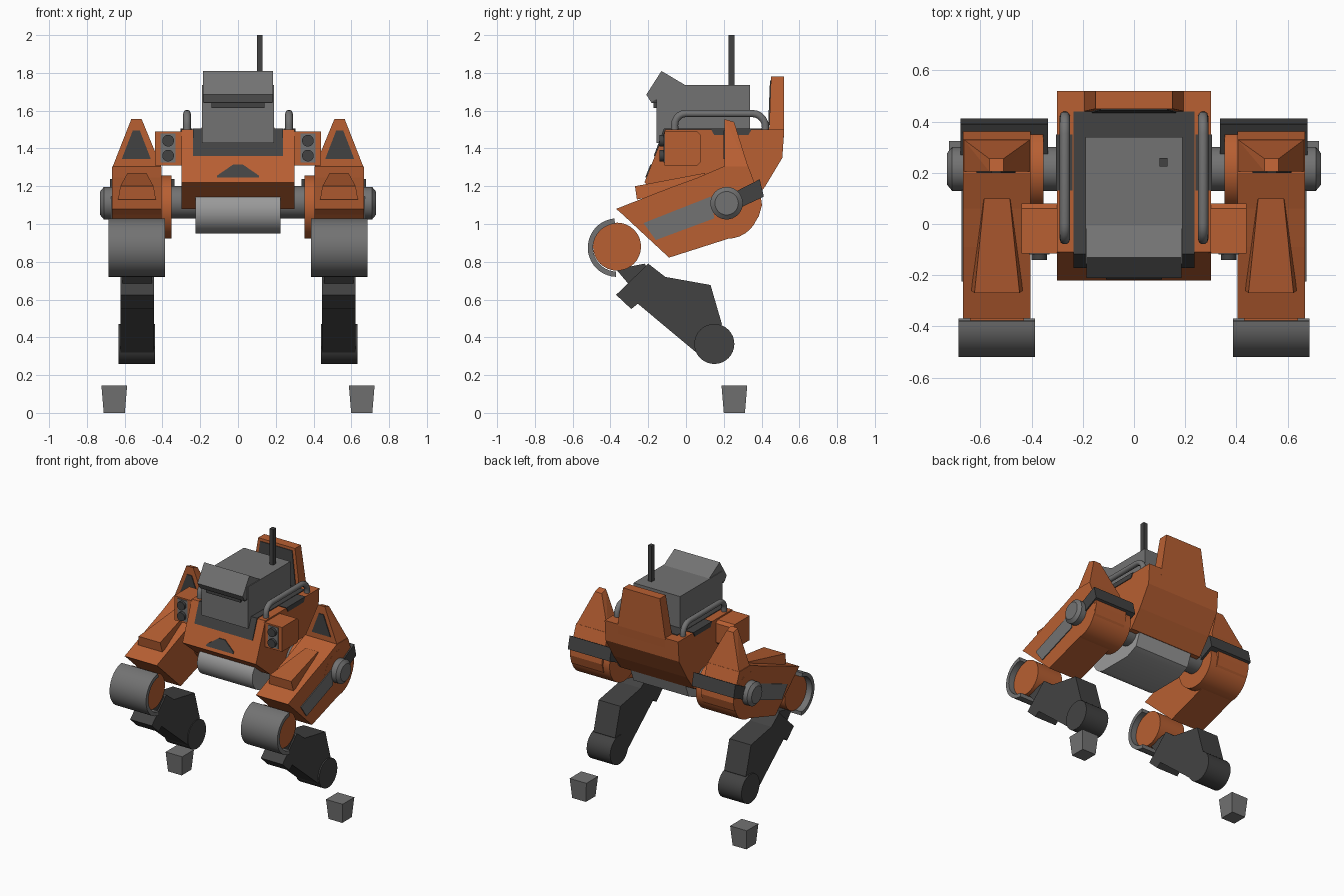
import bpy, bmesh, math
from mathutils import Matrix

if "Cube" in bpy.data.objects:
    bpy.data.objects.remove(bpy.data.objects["Cube"])


def material(name, r, g, b):
    m = bpy.data.materials.new(name)
    m.diffuse_color = (r, g, b, 1)
    m.use_nodes = True
    m.node_tree.nodes["Principled BSDF"].inputs["Base Color"].default_value = m.diffuse_color
    return m


ORANGE = material("burnt orange", 0.48, 0.115, 0.032)
GREY = material("mid grey", 0.17, 0.17, 0.17)
DARK = material("dark grey", 0.055, 0.055, 0.055)
LIGHT = material("light grey", 0.32, 0.32, 0.32)


def finish(name, bm, mat, smooth=False):
    bmesh.ops.recalc_face_normals(bm, faces=bm.faces[:])
    me = bpy.data.meshes.new(name)
    bm.to_mesh(me)
    bm.free()
    me.materials.append(mat)
    ob = bpy.data.objects.new(name, me)
    bpy.context.collection.objects.link(ob)
    if smooth:
        bpy.ops.object.select_all(action='DESELECT')
        ob.select_set(True)
        bpy.context.view_layer.objects.active = ob
        bpy.ops.object.shade_smooth_by_angle(angle=math.radians(30))
    return ob


def prism(name, profile, x0, x1, mat, smooth=False):
    """Side profile of (y, z) points, extruded from x0 to x1."""
    bm = bmesh.new()
    a = [bm.verts.new((x0, y, z)) for y, z in profile]
    b = [bm.verts.new((x1, y, z)) for y, z in profile]
    bm.faces.new(a)
    bm.faces.new(b[::-1])
    for i in range(len(a)):
        j = (i + 1) % len(a)
        bm.faces.new((a[i], b[i], b[j], a[j]))
    return finish(name, bm, mat, smooth)


def box(name, x0, x1, y0, y1, z0, z1, mat):
    return prism(name, [(y0, z0), (y1, z0), (y1, z1), (y0, z1)], x0, x1, mat)


def hull(name, points, mat):
    bm = bmesh.new()
    for p in points:
        bm.verts.new(p)
    bmesh.ops.convex_hull(bm, input=bm.verts[:])
    bmesh.ops.dissolve_limit(bm, angle_limit=0.01, verts=bm.verts[:], edges=bm.edges[:])
    return finish(name, bm, mat)


def cylinder(name, c, r, length, axis, mat, r2=None):
    bm = bmesh.new()
    rot = Matrix.Rotation(math.pi / 2, 4, 'Y' if axis == 'x' else 'X')
    bmesh.ops.create_cone(bm, cap_ends=True, segments=32, radius1=r,
                          radius2=r if r2 is None else r2, depth=length,
                          matrix=Matrix.Translation(c) @ rot)
    return finish(name, bm, mat, True)


def arc(cy, cz, r, a0, a1, n=20):
    return [(cy + r * math.cos(math.radians(a0 + (a1 - a0) * i / n)),
             cz + r * math.sin(math.radians(a0 + (a1 - a0) * i / n))) for i in range(n + 1)]


# Torso shell and dark deck
prism("torso", [(-.11, 1.5), (-.22, 1.22), (-.05, 1.08), (.33, 1.08), (.42, 1.2),
                (.51, 1.35), (.52, 1.5)], -.30, .30, ORANGE)
prism("deck_collar", [(-.171, 1.36), (-.117, 1.505), (.44, 1.505), (.44, 1.48), (-.1, 1.36)],
      -.237, .237, DARK)


# Front badge-shaped vent, lying on the sloping front
def slope(z, d):
    return -.11 - .393 * (1.5 - z) - d


hull("front_vent", [(x, slope(z, d), z) for d in (0, .006) for x, z in
                    [(-.11, 1.245), (.11, 1.245), (.11, 1.257), (.025, 1.315),
                     (-.025, 1.315), (-.11, 1.257)]], DARK)

# Belly drum
prism("belly", arc(-.04, 1.065, .115, 90, 270) + [(.2, .95), (.29, .99), (.33, 1.09)],
      -.225, .225, LIGHT, True)

# Head block, visor and antenna
box("head", -.19, .19, -.157, .34, 1.43, 1.737, GREY)
prism("visor", [(-.13, 1.81), (0, 1.733), (-.157, 1.66), (-.185, 1.645), (-.21, 1.685)],
      -.185, .185, GREY)
prism("visor_lens", [(-.205, 1.687), (-.157, 1.69), (-.157, 1.64), (-.182, 1.64)],
      -.182, .182, DARK)
box("visor_lower_lip", -.14, .14, -.172, -.15, 1.615, 1.645, DARK)
box("antenna", .1, .13, .225, .258, 1.73, 2.0, DARK)

# Rear fin with dark front panel
hull("rear_fin", [(s * x, y, z) for s in (-1, 1) for x, y, z in
                  [(.15, .45, 1.78), (.15, .52, 1.78), (.195, .44, 1.49), (.195, .52, 1.49),
                   (.195, .51, 1.36)]], ORANGE)
hull("rear_fin_panel", [(s * x, y + d, z) for s in (-1, 1) for d in (0, -.006)
                        for x, y, z in [(.13, .4505, 1.76), (.165, .44, 1.505)]], DARK)

# Axle across the hips
cylinder("hip_axle", (0, .215, 1.115), .086, .72, 'x', GREY)

for s, side in ((1, "right"), (-1, "left")):
    def P(name, profile, x0, x1, mat, smooth=False):
        return prism(side + "_" + name, profile, s * x0, s * x1, mat, smooth)

    def C(name, c, r, length, axis, mat, r2=None):
        return cylinder(side + "_" + name, (s * c[0], c[1], c[2]), r, length, axis, mat, r2)

    def H(name, pts, mat):
        return hull(side + "_" + name, [(s * x, y, z) for x, y, z in pts], mat)

    # Hand rail
    cu = bpy.data.curves.new(side + "_hand_rail", 'CURVE')
    cu.dimensions = '3D'
    cu.bevel_depth = .02
    cu.bevel_resolution = 3
    cu.use_fill_caps = True
    sp = cu.splines.new('POLY')
    path = [(-.06, 1.49)] + arc(0, 1.525, .06, 180, 90, 5) + arc(.35, 1.515, .07, 90, 0, 5) + [(.42, 1.49)]
    sp.points.add(len(path) - 1)
    for p, (y, z) in zip(sp.points, path):
        p.co = (s * .27, y, z, 1)
    cu.materials.append(GREY)
    rail = bpy.data.objects.new(side + "_hand_rail", cu)
    bpy.context.collection.objects.link(rail)

    # Dark vent wrapped over the torso's top edge
    P("edge_vent", [(.13, 1.505), (.35, 1.505), (.33, 1.47), (.15, 1.47)], .24, .305, DARK)

    # Lamp pod beside the torso
    P("lamp_pod", [(-.115, 1.31), (.06, 1.31), (.08, 1.33), (.08, 1.47), (.06, 1.49),
                   (-.115, 1.49)], .29, .44, ORANGE)
    P("lamp_plate", [(-.12, 1.325), (-.05, 1.325), (-.05, 1.48), (-.12, 1.48)], .33, .41, GREY)
    for i, z in enumerate((1.362, 1.441)):
        C("lamp_%d" % (i + 1), (.37, -.125, z), .031, .03, 'y', DARK)

    # Hip drum and thigh shell
    C("hip_drum", (.51, .22, 1.09), .168, .315, 'x', ORANGE)
    P("thigh", [(-.37, 1.08), (-.09, 1.19), (.06, 1.245), (.2, 1.305), (.33, 1.305),
                (.36, 1.225), (.39, 1.19), (.402, 1.1), (.385, 1.04), (.345, .985), (.28, .94),
                (-.09, .822), (-.26, .98), (-.335, 1.05)], .405, .667, ORANGE)
    H("thigh_top_plate", [(.535 + k * w, y, z) for k in (-1, 1) for w, y, z in
                          [(.088, -.27, 1.2), (.1, -.26, 1.13), (.05, .1, 1.27),
                           (.06, .1, 1.2)]], ORANGE)
    P("thigh_stripe", [(-.225, 1.005), (.13, 1.145), (.15, 1.03), (-.16, .915)],
      .66, .673, GREY)

    # Shoulder fin with dark triangular inset
    H("shoulder_fin", [(.405, .205, 1.3), (.665, .205, 1.3), (.405, .33, 1.3), (.665, .33, 1.3),
                       (.51, .205, 1.555), (.565, .205, 1.555), (.51, .255, 1.54),
                       (.565, .255, 1.54)], ORANGE)
    H("shoulder_fin_inset", [(x, y, z) for y in (.199, .207) for x, z in
                             [(.462, 1.345), (.615, 1.345), (.557, 1.495), (.52, 1.495)]], DARK)

    # Dark strap around the back of the hip
    strap = [(.26, 1.17), (.39, 1.237), (.412, 1.145), (.295, 1.09)]
    P("strap_back", [(.35, 1.216), (.39, 1.237), (.412, 1.145), (.37, 1.125)], .335, .677, DARK)
    P("strap_outer", strap, .66, .677, DARK)
    P("strap_inner", strap, .335, .355, DARK)

    # Hub with a chamfered cap
    C("hub", (.68, .215, 1.11), .086, .06, 'x', GREY)
    C("hub_cap", (s * s * .72, .215, 1.11), .086 if s > 0 else .062, .02, 'x', GREY,
      .062 if s > 0 else .086)

    # Knee drum and curved guard
    C("knee_drum", (.535, -.365, .88), .127, .21, 'x', ORANGE)
    P("knee_guard", arc(-.365, .875, .155, 95, 268) + arc(-.365, .875, .127, 268, 95),
      .387, .685, GREY, True)

    # Shin and ankle
    P("knee_link", [(-.37, .76), (-.22, .79), (-.15, .7), (-.26, .63)], .455, .612, DARK)
    P("shin", [(-.29, .55), (-.37, .625), (-.2, .79), (-.11, .72), (.13, .677), (.19, .47),
               (.15, .33), (.06, .315), (-.255, .578)], .445, .622, DARK)
    C("ankle", (.536, .15, .365), .106, .192, 'x', DARK)

    # Loose foot block, narrower at the bottom
    H("foot", [(.655 + a * r, .256 + b * r, z) for a in (-1, 1) for b in (-1, 1)
               for r, z in ((.056, 0), (.068, .145))], GREY)
